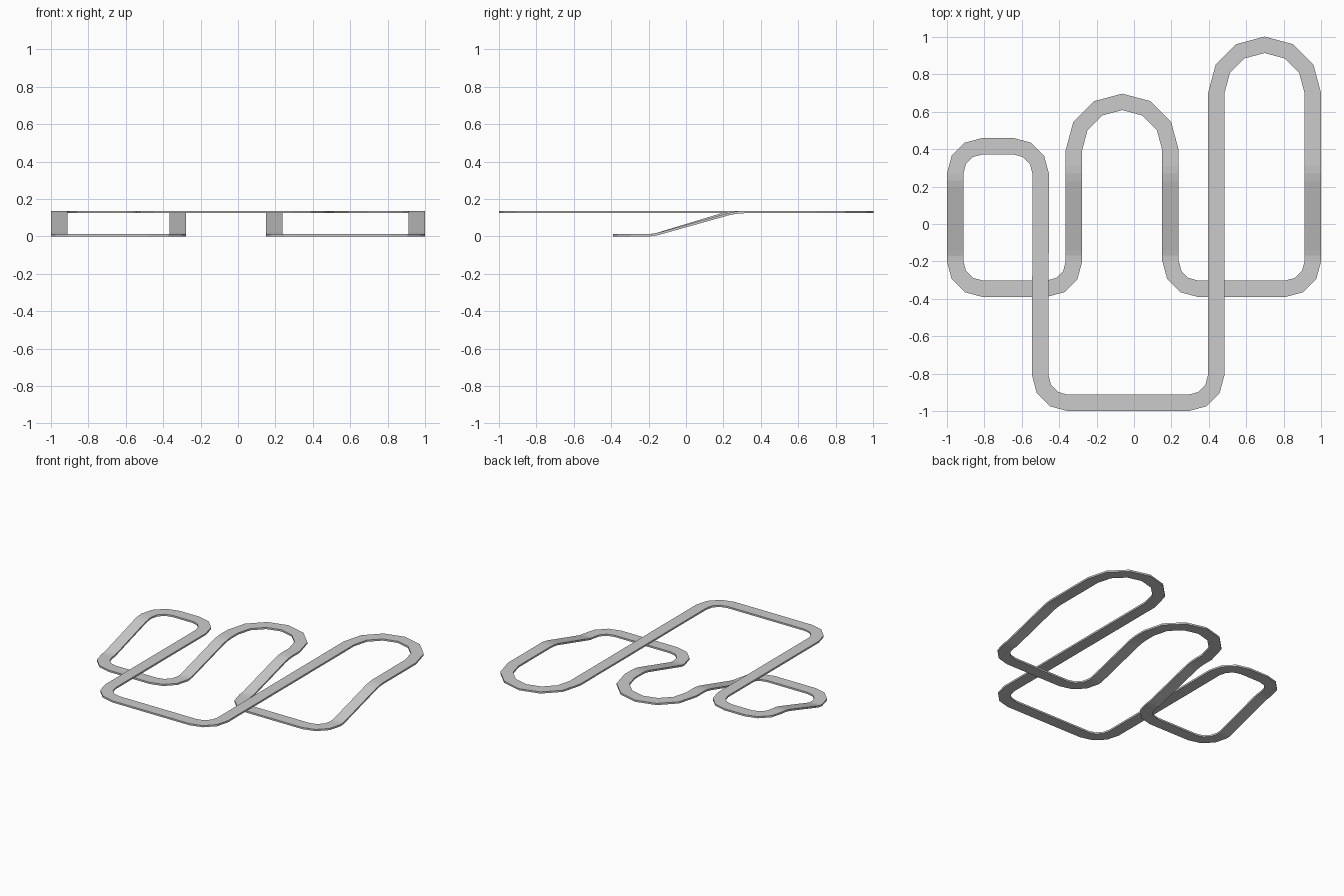
import bpy, bmesh
from math import sin, cos, radians
from mathutils import Vector

if "Cube" in bpy.data.objects:
    bpy.data.objects.remove(bpy.data.objects["Cube"])

HALF_W, THICK = 0.044, 0.013
LOW, HIGH = 0.0, 0.124
R, R_BIG = 0.146, 0.258

# Turns along the closed track: centre x, centre y, radius, start and end angle, level
turns = [
    (-0.81, -0.20, R, 180, 270, LOW),
    (-0.467, -0.20, R, 270, 360, LOW),
    (-0.063, 0.395, R_BIG, 180, 0, HIGH),
    (0.342, -0.20, R, 180, 270, LOW),
    (0.81, -0.20, R, 270, 360, LOW),
    (0.698, 0.70, R_BIG, 0, 180, HIGH),
    (0.293, -0.81, R, 360, 270, HIGH),
    (-0.355, -0.81, R, 270, 180, HIGH),
    (-0.645, 0.27, R, 0, 90, HIGH),
    (-0.81, 0.27, R, 90, 180, HIGH),
]
# Eased ramp profile: fraction of length, fraction of height
ramp = [(0, 0), (0.06, 0.02), (0.12, 0.08), (0.84, 0.91), (0.92, 0.975), (1, 1)]


def turn_stations(cx, cy, r, a0, a1, z):
    """Track centre points and left-hand side vectors in 30 degree steps."""
    steps = abs(a1 - a0) // 30
    side = -1 if a1 > a0 else 1
    out = []
    for i in range(steps + 1):
        a = radians(a0 + (a1 - a0) * i / steps)
        radial = Vector((cos(a), sin(a), 0))
        out.append((Vector((cx, cy, z)) + radial * r, radial * side))
    return out


def ramp_stations(p, q, side):
    """Points of the sloped part of a straight leg between two levels."""
    low, high = (p, q) if p.z < q.z else (q, p)
    top_y = min(high.y, 0.31)
    pts = [Vector((p.x, low.y + (top_y - low.y) * t, LOW + (HIGH - LOW) * h))
           for t, h in ramp]
    if p.z > q.z:
        pts.reverse()
    return [(v, side) for v in pts
            if (v - p).length > 1e-3 and (v - q).length > 1e-3]


# Centre line of the whole track
arcs = [turn_stations(*t) for t in turns]
stations = []
for i, arc in enumerate(arcs):
    stations += arc
    p, side = arc[-1]
    q = arcs[(i + 1) % len(arcs)][0][0]
    if abs(p.z - q.z) > 1e-4:
        stations += ramp_stations(p, q, side)

# Sweep a flat rectangular section along the centre line
bm = bmesh.new()
up = Vector((0, 0, THICK))
rings = [[bm.verts.new(v) for v in (p + s * HALF_W, p - s * HALF_W,
                                    p - s * HALF_W + up, p + s * HALF_W + up)]
         for p, s in stations]
for a, b in zip(rings, rings[1:] + rings[:1]):
    for k in range(4):
        m = (k + 1) % 4
        bm.faces.new((a[k], a[m], b[m], b[k]))
bmesh.ops.recalc_face_normals(bm, faces=bm.faces)
mesh = bpy.data.meshes.new("track")
bm.to_mesh(mesh)
bm.free()
bpy.context.collection.objects.link(bpy.data.objects.new("track", mesh))
